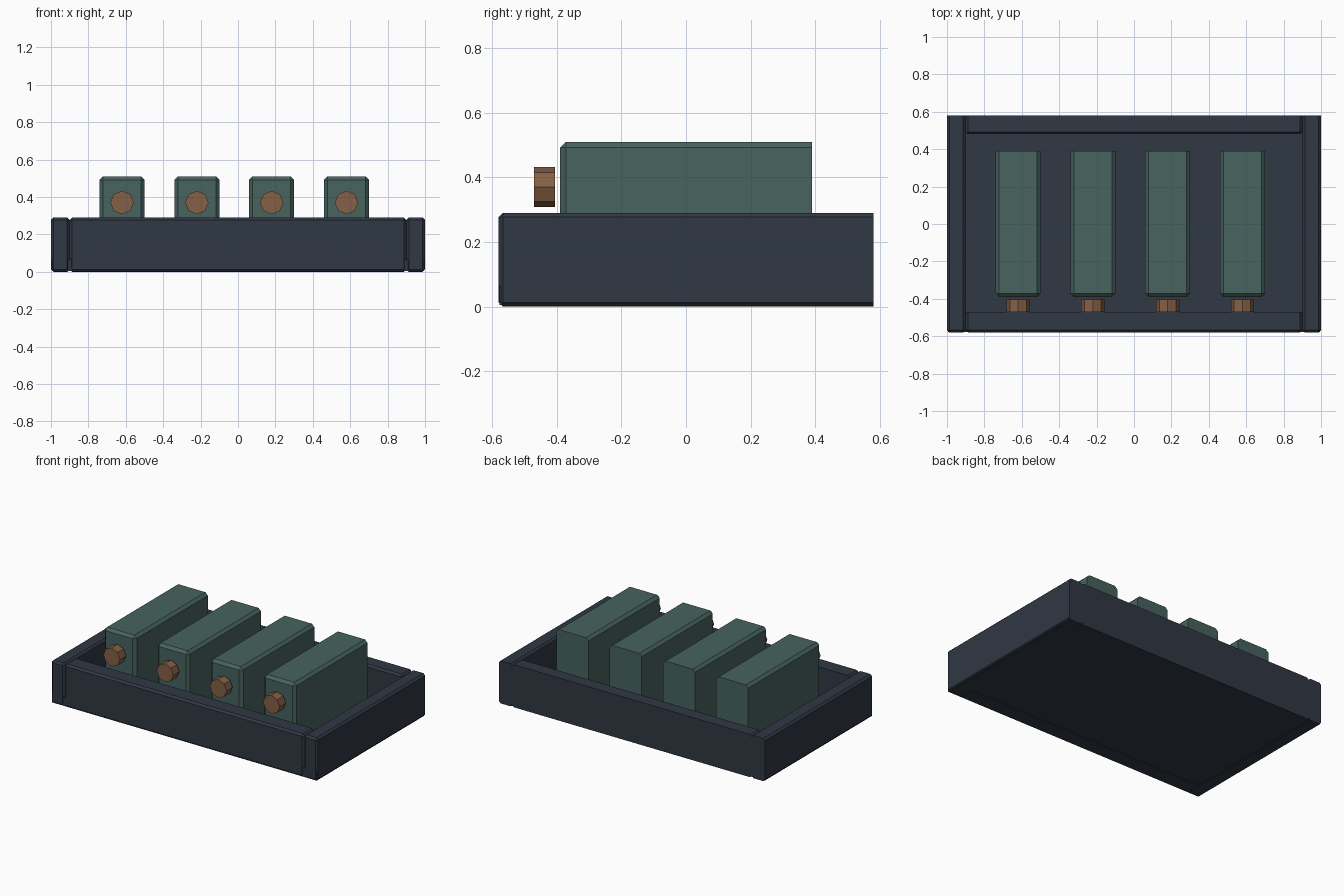
import bpy, bmesh, math
from mathutils import Matrix

cube = bpy.data.objects.get("Cube")
if cube:
    bpy.data.objects.remove(cube, do_unlink=True)


def material(name, rgb):
    m = bpy.data.materials.new(name)
    m.use_nodes = True
    color = (*rgb, 1)
    m.diffuse_color = color
    m.node_tree.nodes["Principled BSDF"].inputs["Base Color"].default_value = color
    return m


slate = material("slate", (0.030, 0.040, 0.058))
green = material("grey_green", (0.063, 0.125, 0.115))
copper = material("copper", (0.235, 0.116, 0.063))


def add(name, bm, mat):
    mesh = bpy.data.meshes.new(name)
    bm.to_mesh(mesh)
    bm.free()
    mesh.materials.append(mat)
    obj = bpy.data.objects.new(name, mesh)
    bpy.context.collection.objects.link(obj)
    return obj


def box(name, x, y, z, mat, chamfer=0.0):
    """Box from three (low, high) ranges; every edge but the rear ones is chamfered."""
    bm = bmesh.new()
    bmesh.ops.create_cube(bm, size=1)
    for v in bm.verts:
        v.co = [r[0] if c < 0 else r[1] for c, r in zip(v.co, (x, y, z))]
    if chamfer:
        edges = [e for e in bm.edges if any(v.co.y < y[1] - 0.001 for v in e.verts)]
        bmesh.ops.bevel(bm, geom=edges, offset=chamfer, segments=1, affect='EDGES')
    return add(name, bm, mat)


# Tray: floor plate and four walls
DEPTH, HEIGHT, WALL = 0.58, 0.29, 0.9
box("tray_floor", (-0.995, 0.995), (-0.577, 0.577), (0.004, 0.065), slate)
box("tray_right_wall", (-1, -WALL), (-DEPTH, DEPTH), (0, HEIGHT), slate, 0.013)
box("tray_left_wall", (WALL, 1), (-DEPTH, DEPTH), (0, HEIGHT), slate, 0.013)
box("tray_front_wall", (-WALL, WALL), (-DEPTH, -0.47), (0, HEIGHT), slate, 0.013)
box("tray_back_wall", (-WALL, WALL), (0.48, DEPTH), (0, HEIGHT), slate, 0.013)

# Four blocks, each with an eight-sided knob in front
for i in range(4):
    cx = -0.62 + 0.4 * i
    box(f"block_{i + 1}", (cx - 0.12, cx + 0.12), (-0.39, 0.39), (0.04, 0.51), green, 0.018)
    bm = bmesh.new()
    place = Matrix.Translation((cx, -0.4375, 0.37)) @ Matrix.Rotation(math.pi / 2, 4, 'X')
    bmesh.ops.create_cone(bm, cap_ends=True, segments=8, radius1=0.0625,
                          radius2=0.0625, depth=0.065, matrix=place)
    add(f"knob_{i + 1}", bm, copper)
